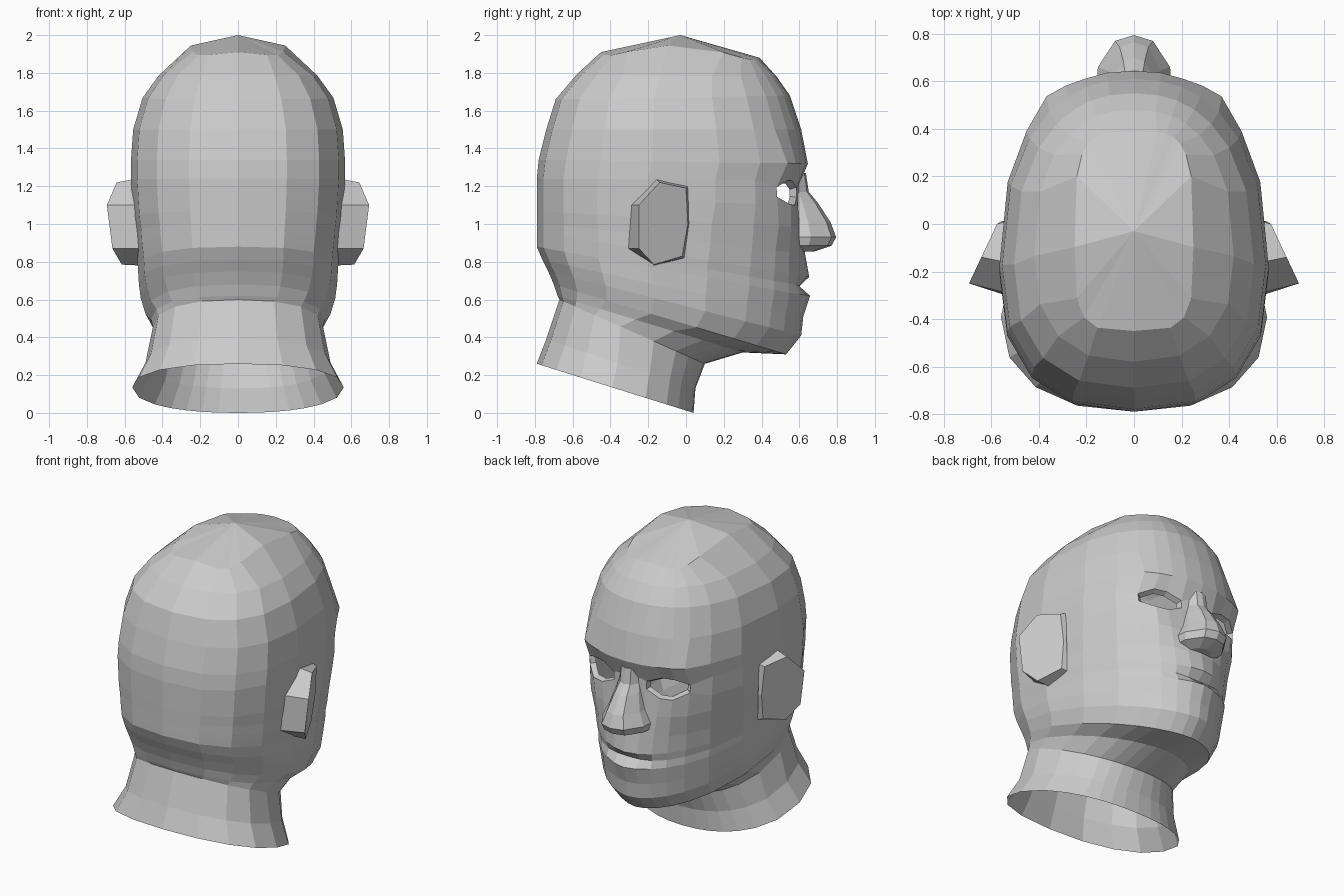
import bpy, bmesh, math


def finish(bm, name):
    bmesh.ops.recalc_face_normals(bm, faces=bm.faces[:])
    me = bpy.data.meshes.new(name)
    bm.to_mesh(me)
    bm.free()
    ob = bpy.data.objects.new(name, me)
    bpy.context.collection.objects.link(ob)
    return ob


def loft(bm, rings):
    """Skin closed rings; returns the vertices and faces row by row."""
    rows = [[bm.verts.new(p) for p in r] for r in rings]
    faces = []
    for a, b in zip(rows, rows[1:]):
        n = len(a)
        faces.append([bm.faces.new((a[i], a[(i + 1) % n], b[(i + 1) % n], b[i])) for i in range(n)])
    return rows, faces


# Tilted head rings: face y, face z, nape y, nape z, half width, front squareness
RINGS = [
    (0.04, 0.00, -0.79, 0.26, 0.56, 2.2),
    (0.05, 0.13, -0.74, 0.39, 0.49, 2.2),
    (0.10, 0.26, -0.67, 0.60, 0.45, 2.1),
    (0.30, 0.32, -0.68, 0.62, 0.46, 1.9),
    (0.53, 0.31, -0.70, 0.68, 0.49, 1.8),
    (0.61, 0.41, -0.73, 0.75, 0.515, 1.85),
    (0.62, 0.51, -0.76, 0.81, 0.525, 1.9),
    (0.64, 0.62, -0.79, 0.88, 0.53, 1.95),
    (0.635, 0.67, -0.79, 0.92, 0.535, 1.95),
    (0.635, 0.72, -0.79, 0.96, 0.54, 2.0),
    (0.63, 0.84, -0.79, 1.01, 0.545, 2.1),
    (0.61, 0.98, -0.79, 1.07, 0.555, 2.25),
    (0.61, 1.10, -0.79, 1.14, 0.56, 2.4),
    (0.61, 1.23, -0.79, 1.24, 0.567, 2.4),
    (0.645, 1.32, -0.78, 1.34, 0.567, 2.35),
    (0.61, 1.50, -0.74, 1.50, 0.555, 2.3),
    (0.55, 1.68, -0.69, 1.66, 0.505, 2.3),
    (0.48, 1.78, -0.58, 1.79, 0.42, 2.4),
    (0.39, 1.88, -0.45, 1.91, 0.25, 4.0),
]
HALF = [0, 9, 18, 27, 37, 50, 68, 90, 112, 135, 158, 180]
ANGLES = HALF + [-a for a in HALF[-2:0:-1]]
# Face relief: x, z, x radius, z radius, push in y
RELIEF = [
    (0.0, 0.67, 0.14, 0.025, -0.06),
    (0.0, 0.67, 0.13, 0.09, 0.025),
    (0.22, 1.17, 0.12, 0.07, -0.04),
    (0.32, 1.05, 0.12, 0.12, 0.04),
    (0.36, 1.28, 0.07, 0.06, 0.06),
]


def head_ring(k):
    yf, zf, yb, zb, w, n = RINGS[k]
    f = 0.48 if k < 2 else 0.42
    yc = f * yf + (1 - f) * yb
    back = 2.3 if k < 3 else max(2.5, n)
    pts = []
    for deg in ANGLES:
        s, c = math.sin(math.radians(deg)), math.cos(math.radians(deg))
        e = 2 / (n if c > 0 else back)
        x = math.copysign(w * abs(s) ** e, s) if deg not in (0, 180) else 0.0
        d = abs(c) ** e if abs(c) > 1e-6 else 0.0
        y = yc + ((yf if c > 0 else yb) - yc) * d
        z = zb + (zf - zb) * (y - yb) / (yf - yb)
        if k == len(RINGS) - 1:          # crown edge arches up at the sides, drops at corners
            t = ((y + 0.03) / 0.42) ** 2
            z += 0.05 * (1 - t) - 0.05 * (x / w) ** 2 * t
        if k in (12, 13) and abs(deg) in (9, 37):   # pinched eye corners
            z += (1.17 - z) * 0.6
        if y > 0.3:
            for rx, rz, ax, az, push in RELIEF:
                y += push * math.exp(-((abs(x) - rx) / ax) ** 2 - ((z - rz) / az) ** 2)
        pts.append((x, y, z))
    return pts


# Head and neck
bm = bmesh.new()
rows, faces = loft(bm, [head_ring(k) for k in range(len(RINGS))])
top = bm.verts.new((0, -0.03, 2.0))
N = len(ANGLES)
for i in range(N):
    bm.faces.new((rows[-1][i], rows[-1][(i + 1) % N], top))
bmesh.ops.recalc_face_normals(bm, faces=bm.faces[:])
# Open eye sockets with an inward rim
for cols in ((1, 2, 3), (N - 2, N - 3, N - 4)):
    eye = [faces[12][c] for c in cols]
    bmesh.ops.inset_region(bm, faces=eye, thickness=0.012, depth=-0.035, use_even_offset=True)
    bmesh.ops.delete(bm, geom=eye, context='FACES')
finish(bm, "head")

# Nose: z, half width, tip y
bm = bmesh.new()
nose = []
for z, w, t in [(1.27, 0.07, 0.635), (1.17, 0.075, 0.65), (1.11, 0.09, 0.70), (1.01, 0.12, 0.765),
                (0.93, 0.16, 0.795), (0.885, 0.15, 0.77), (0.855, 0.09, 0.68)]:
    b = 0.55
    half = [(w, b), (w * 0.95, b + (t - b) * 0.45), (w * 0.5, b + (t - b) * 0.9)]
    nose.append([(x, y, z) for x, y in half] + [(0, t, z)] + [(-x, y, z) for x, y in half[::-1]])
rows, _ = loft(bm, nose)
bm.faces.new(rows[0])
bm.faces.new(rows[-1])
finish(bm, "nose")

# Ears: outline in y, z; the outer face flares away from the head to the rear
OUTER = [(-0.25, 1.10), (-0.14, 1.22), (0.00, 1.19), (0.01, 1.00), (-0.02, 0.83), (-0.17, 0.785), (-0.25, 0.87)]
INNER = [(-0.29, 1.10), (-0.16, 1.24), (0.01, 1.20), (0.015, 1.00), (-0.01, 0.82), (-0.17, 0.78), (-0.305, 0.87)]
for side, name in ((1, "ear_right"), (-1, "ear_left")):
    bm = bmesh.new()
    outer = [(side * (0.572 - 0.47 * (y - 0.01) + 0.14 * min(0, z - 1.08)), y, z) for y, z in OUTER]
    inner = [(side * (0.54 + 0.12 * min(0, z - 1.0)), y, z) for y, z in INNER]
    rows, _ = loft(bm, [inner, outer])
    bm.faces.new(rows[1])
    finish(bm, name)
